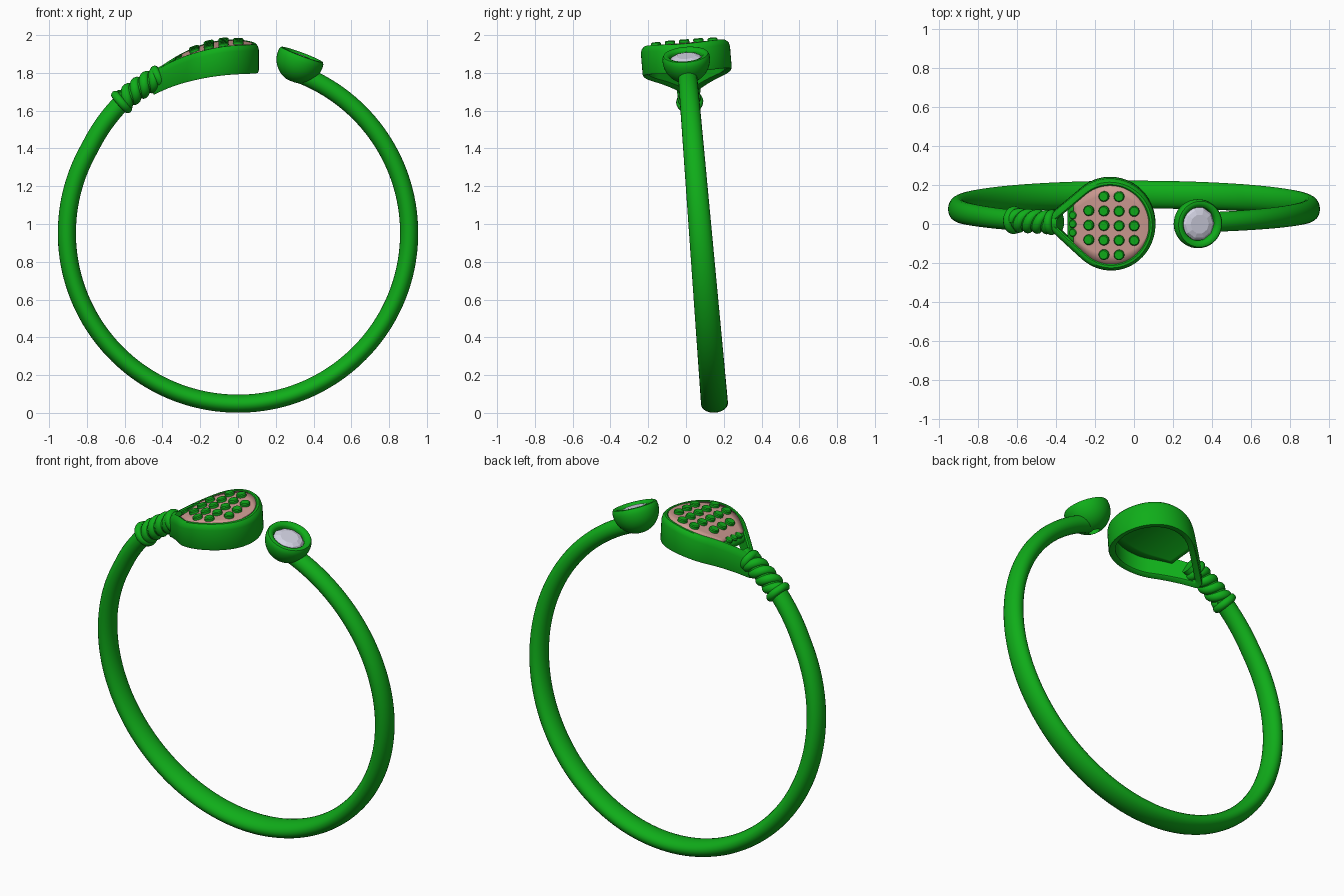
import bpy, bmesh, math
from math import sin, cos, pi, radians, sqrt
from mathutils import Vector, Matrix

if "Cube" in bpy.data.objects:
    bpy.data.objects.remove(bpy.data.objects["Cube"])

ZC = 0.955                                   # bracelet centre height
TILT = Matrix.Translation((0, 0.155, 0)) @ Matrix.Rotation(0.082, 4, 'X')


def material(name, rgb):
    m = bpy.data.materials.new(name)
    m.diffuse_color = (*rgb, 1)
    m.use_nodes = True
    m.node_tree.nodes["Principled BSDF"].inputs["Base Color"].default_value = m.diffuse_color
    return m


GREEN = material("green", (0.005, 0.42, 0.01))
PINK = material("pink", (0.62, 0.33, 0.29))
LILAC = material("lilac", (0.66, 0.66, 0.78))


def finish(name, verts, faces, mat, smooth=40, thickness=0):
    me = bpy.data.meshes.new(name)
    me.from_pydata([tuple(v) for v in verts], [], faces)
    bm = bmesh.new()
    bm.from_mesh(me)
    if not thickness:
        bmesh.ops.recalc_face_normals(bm, faces=bm.faces)
    bm.to_mesh(me)
    bm.free()
    me.transform(TILT)
    me.materials.append(mat)
    ob = bpy.data.objects.new(name, me)
    bpy.context.collection.objects.link(ob)
    if thickness:
        s = ob.modifiers.new("thickness", 'SOLIDIFY')
        s.thickness, s.offset = thickness, -1
    if smooth:
        bpy.context.view_layer.objects.active = ob
        ob.select_set(True)
        bpy.ops.object.shade_smooth_by_angle(angle=radians(smooth))
        ob.select_set(False)
    return ob


def skin(name, rings, mat, caps=True, closed=False, smooth=40):
    """Join equal-sized closed rings of points with quads."""
    n, k = len(rings[0]), len(rings)
    faces = [(i % k * n + j, i % k * n + (j + 1) % n,
              (i + 1) % k * n + (j + 1) % n, (i + 1) % k * n + j)
             for i in range(k if closed else k - 1) for j in range(n)]
    if caps and not closed:
        faces += [tuple(range(n)), tuple(range((k - 1) * n, k * n))]
    return finish(name, [p for r in rings for p in r], faces, mat, smooth)


def ellipse(c, u, v, a, b, n):
    return [c + u * a * cos(2 * pi * j / n) + v * b * sin(2 * pi * j / n) for j in range(n)]


Y = Vector((0, 1, 0))


def radial(deg):
    return Vector((cos(radians(deg)), 0, sin(radians(deg))))


def on_circle(deg, r):
    return Vector((0, 0, ZC)) + radial(deg) * r


# Band: open ring, wider at the bottom, lifting slightly into the handle
rings = []
for i in range(145):
    a = 69 - (69 + 246) * i / 144            # ends at 114 degrees on the left
    lift = min(1, max(0, (-210 - a) / 20)) * 0.023
    c = on_circle(a, 0.906 + lift)
    rings.append(ellipse(c, radial(a), Y, 0.048, 0.072 - 0.012 * c.z, 24))
skin("band", rings, GREEN)

# Handle grip: two twisted strands between two end collars
for s in range(2):
    rings = []
    for i in range(97):
        t = i / 96
        a = 131 - 14 * t
        w = s * pi + t * 4 * pi
        u = radial(a) * cos(w) + Y * sin(w)
        side = radial(a) * -sin(w) + Y * cos(w)
        along = Vector((sin(radians(a)), 0, -cos(radians(a))))
        tangent = (along * 0.228 + side * 4 * pi * 0.04).normalized()
        rings.append(ellipse(on_circle(a, 0.93) + u * 0.04, u, tangent.cross(u), 0.023, 0.026, 12))
    skin("grip_strand", rings, GREEN)
for a, r in ((131.5, 0.052), (117, 0.046)):
    along = Vector((sin(radians(a)), 0, -cos(radians(a))))
    rings = []
    for i in range(32):
        w = 2 * pi * i / 32
        u = radial(a) * cos(w) + Y * sin(w)
        rings.append(ellipse(on_circle(a, 0.93) + u * r, u, along, 0.02, 0.022, 12))
    skin("grip_collar", rings, GREEN, closed=True)

# Racket head outline: hull of a big and a small circle, offset inward by d
CB, RB, CS, RS, SY = -0.12, 0.23, -0.405, 0.045, 1.03
PHI = math.acos((RS - RB) / (CB - CS))


def z_top(x):
    return 1.968 - 0.78 * x * x


def z_bottom(x):
    return ZC + sqrt(0.86 ** 2 - x * x)


def outline(d):
    big = [(CB + (RB - d) * cos(t), (RB - d) * sin(t))
           for t in (-PHI + 2 * PHI * i / 48 for i in range(49))]
    small = [(CS + (RS - d) * cos(t), (RS - d) * sin(t))
             for t in (PHI + 2 * (pi - PHI) * i / 10 for i in range(11))]

    def between(p, q):
        return [(p[0] + (q[0] - p[0]) * i / 9, p[1] + (q[1] - p[1]) * i / 9) for i in range(1, 9)]
    pts = big + between(big[-1], small[0]) + small + between(small[-1], big[0])
    return [(x, y * SY) for x, y in pts]


def half_width(x, d):
    r = RB - d
    if x > CB + r * cos(PHI):
        return SY * sqrt(max(r * r - (x - CB) ** 2, 1e-5))
    return SY * (r - cos(PHI) * (x - CB)) / sin(PHI)


# Head frame: hollow wall with a rounded top edge
section = [(0.004, 0, 0), (0, 0, 0.01), (0, 1, -0.03), (0.005, 1, -0.011), (0.016, 1, 0),
           (0.028, 1, 0), (0.036, 1, -0.008), (0.036, 0, 0.005), (0.03, 0, 0)]
rings = [[Vector((x, y, (z_top(x) if top else z_bottom(x)) + dz)) for x, y in outline(d)]
         for d, top, dz in section]
skin("head_frame", rings, GREEN, closed=True)


# Curved plates filling the head, leaving the triangular throat open
def plate(name, x0, d, dz, thickness, mat):
    x1, n, m = CB + RB - d - 0.0005, 36, 8
    verts, faces = [], []
    for i in range(n + 1):
        x = x0 + (x1 - x0) * sin(pi / 2 * i / n)
        w = half_width(x, d)
        verts += [(x, -w + 2 * w * j / m, z_top(x) + dz) for j in range(m + 1)]
    for i in range(n):
        for j in range(m):
            a = i * (m + 1) + j
            faces.append((a, a + m + 1, a + m + 2, a + 1))
    finish(name, verts, faces, mat, 40, thickness)


plate("head_backing", -0.34, 0.032, -0.012, 0.035, GREEN)
plate("head_face", -0.31, 0.034, -0.002, 0.012, PINK)


# Raised studs on the face, and the scalloped throat edge
def stud(name, x, y, r, h):
    nrm = Vector((1.56 * x, 0, 1)).normalized()
    u = Y.cross(nrm)
    c = Vector((x, y, z_top(x)))
    skin(name, [ellipse(c + nrm * dz, u, Y, q, q, 16)
                for q, dz in ((r, -0.015), (r, h - 0.005), (r - 0.005, h))], GREEN, smooth=30)


for i in range(4):
    for j in range(-2, 3):
        if abs(j) < 2 or i in (1, 2):
            stud("face_stud", -0.23 + 0.077 * i, 0.075 * j - 0.003, 0.027, 0.016)
for y in (-0.045, 0, 0.045):
    stud("throat_scallop", -0.315, y, 0.022, 0.002)

# Cup on the other end, turned from a profile with a small hole beneath
AXIS = Vector((0.35, 0, 0.937))
SIDE = Y.cross(AXIS)
RIM = Vector((0.34, 0, 1.905))


def turned(name, profile, n, mat, **kw):
    return skin(name, [ellipse(RIM + AXIS * z, SIDE, Y, r, r, n) for r, z in profile], mat, **kw)


profile = [(0.126 * cos(t), -0.03 + 0.126 * sin(t))
           for t in (radians(-75 + 75 * i / 12) for i in range(13))]
profile += [(0.124, -0.012), (0.118, -0.002), (0.108, 0), (0.092, -0.006), (0.086, -0.016),
            (0.085, -0.05), (0.033, -0.09)]
turned("cup", profile, 40, GREEN, closed=True)

# Faceted gem set in the cup
turned("gem", [(0.05, -0.008), (0.074, -0.016), (0.087, -0.03), (0.086, -0.036), (0.012, -0.095)],
       10, LILAC, smooth=0)
